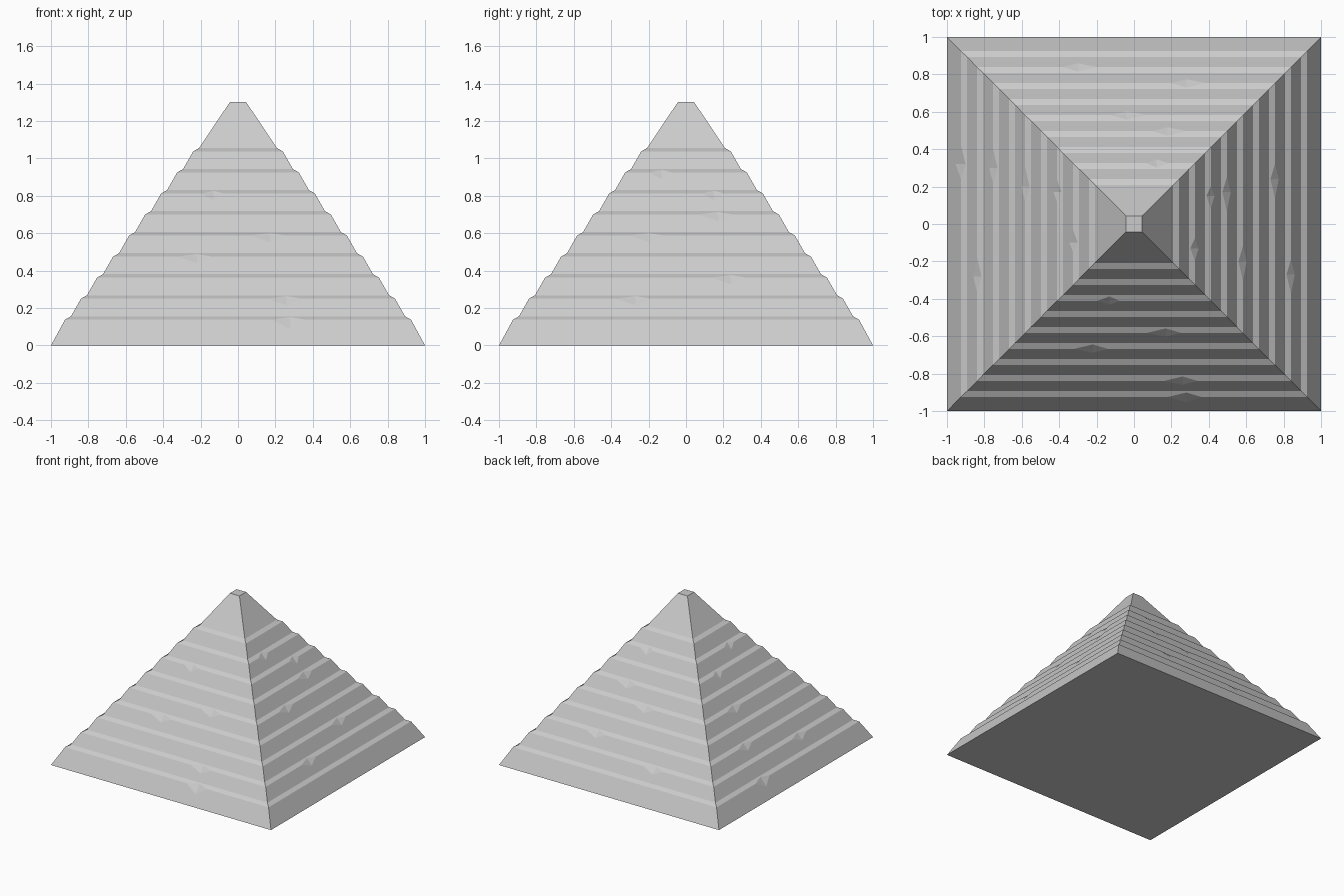
import bpy, bmesh
from math import pi
from mathutils import Vector, Matrix

if "Cube" in bpy.data.objects:
    bpy.data.objects.remove(bpy.data.objects["Cube"])

N = 9                      # worn ledges up each side


def lip(k):                # outer lip of ledge k: half width, height
    return 0.925 - 0.0857 * k, 0.138 + 0.1125 * k


def tread(k):              # inner line of ledge k
    return 0.893 - 0.0857 * k, 0.156 + 0.1125 * k


# Chipped lips: per side {ledge: position along the side}
chips = [
    {0: 0.28, 1: 0.26, 3: -0.22, 4: 0.17, 6: -0.13},            # front
    {1: -0.27, 2: 0.24, 4: -0.20, 5: 0.17, 6: 0.15, 7: -0.13},  # right
    {1: 0.30, 2: -0.28, 4: 0.04, 5: -0.18, 7: -0.12},           # back
    {0: -0.32, 1: 0.28, 2: -0.30, 4: -0.20, 6: -0.17, 7: 0.10}, # left
]

bm = bmesh.new()


def build_side(angle, side_chips):
    rot = Matrix.Rotation(angle, 3, 'Z')

    def pt(u, rz):
        return rot @ Vector((u, -rz[0], rz[1]))

    def face(*pts):
        bm.faces.new([bm.verts.new(p) for p in pts])

    low = (1.0, 0.0)
    for k in range(N):
        out, inn = lip(k), tread(k)
        lower = [pt(-low[0], low), pt(low[0], low)]
        left, right = pt(-out[0], out), pt(out[0], out)
        upper = [pt(inn[0], inn), pt(-inn[0], inn)]
        if k in side_chips:
            u = side_chips[k]
            w = 0.10 if k < 6 else 0.065
            a, b = pt(u - w, out), pt(u + w * 0.8, out)
            m = pt(u, Vector(out).lerp(Vector(inn), 0.75))
            d = pt(u, Vector(out).lerp(Vector(low), 0.38))
            face(*lower, right, b, d, a, left)
            face(left, a, m, b, right, *upper)
            face(a, d, m)
            face(d, b, m)
        else:
            face(*lower, right, left)
            face(left, right, *upper)
        low = inn
    top = (0.043, 1.302)
    face(pt(-low[0], low), pt(low[0], low), pt(top[0], top), pt(-top[0], top))


for i, c in enumerate(chips):
    build_side(i * pi / 2, c)

# Flat underside and small flat cap
for r, z in ((1.0, 0.0), (0.043, 1.302)):
    bm.faces.new([bm.verts.new((x * r, y * r, z))
                  for x, y in ((-1, -1), (1, -1), (1, 1), (-1, 1))])

bmesh.ops.remove_doubles(bm, verts=bm.verts, dist=0.0005)
bmesh.ops.recalc_face_normals(bm, faces=bm.faces)
mesh = bpy.data.meshes.new("stepped_pyramid")
bm.to_mesh(mesh)
bm.free()
bpy.context.collection.objects.link(bpy.data.objects.new("stepped_pyramid", mesh))
